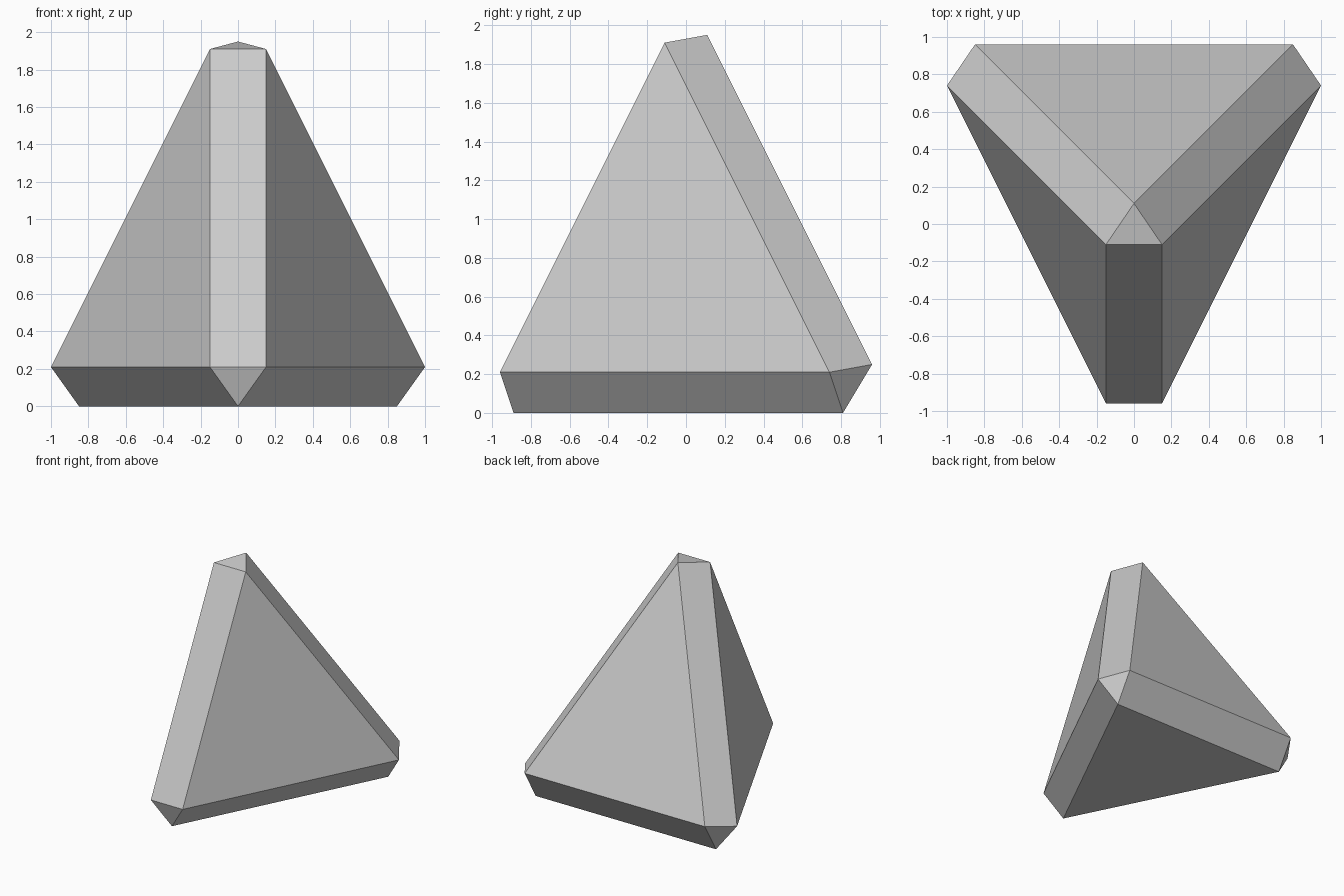
import bpy, bmesh
from mathutils import Vector

if "Cube" in bpy.data.objects:
    bpy.data.objects.remove(bpy.data.objects["Cube"])

# Core tetrahedron corners: top, front, right, left
corners = [Vector(c) for c in
           ((0, 0, 1.7), (0, -0.85, 0), (0.85, 0.85, 0), (-0.85, 0.85, 0))]
# Outward push of the face opposite each corner
pushes = [Vector(p) for p in
          ((0, -0.04, 0), (0, 0.11, 0.25), (-0.15, -0.11, 0.21), (0.15, -0.11, 0.21))]

# Bevelled tetrahedron: hull of the four pushed-out faces
bm = bmesh.new()
for i, corner in enumerate(corners):
    for j, push in enumerate(pushes):
        if i != j:
            bm.verts.new(corner + push)
bmesh.ops.convex_hull(bm, input=bm.verts[:])

# Merge hull triangles into flat bevel strips
bmesh.ops.dissolve_limit(bm, angle_limit=0.03, verts=bm.verts[:], edges=bm.edges[:])
bmesh.ops.recalc_face_normals(bm, faces=bm.faces[:])

mesh = bpy.data.meshes.new("bevelled_tetrahedron")
bm.to_mesh(mesh)
bm.free()
body = bpy.data.objects.new("bevelled_tetrahedron", mesh)
bpy.context.collection.objects.link(body)
